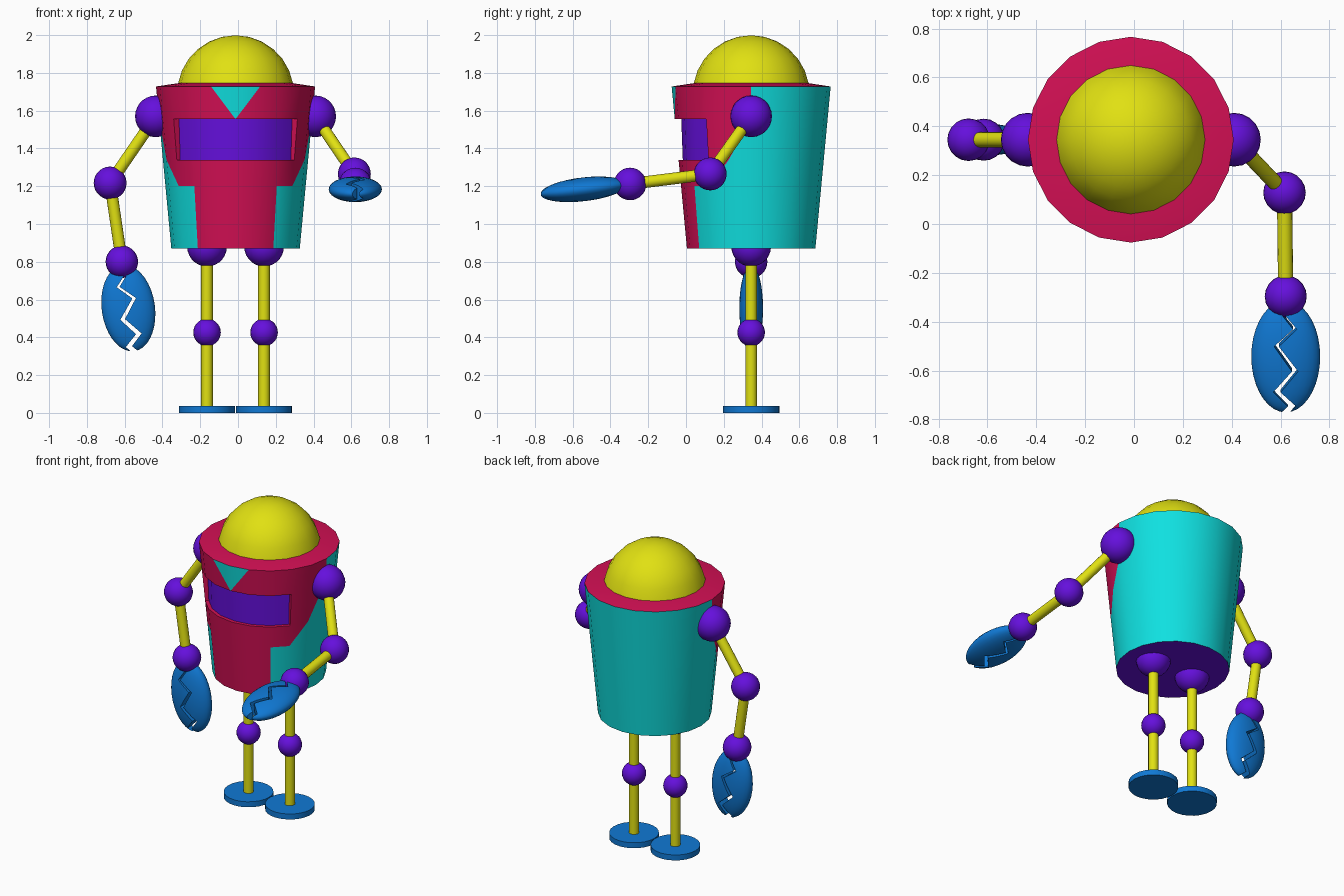
import bpy, bmesh, math
from mathutils import Vector, Matrix

if "Cube" in bpy.data.objects:
    bpy.data.objects.remove(bpy.data.objects["Cube"])

CX, CY, N = -0.013, 0.345, 20


def material(name, rgb):
    m = bpy.data.materials.new(name)
    m.diffuse_color = (*rgb, 1)
    m.use_nodes = True
    m.node_tree.nodes["Principled BSDF"].inputs["Base Color"].default_value = m.diffuse_color
    return m


RED = material("crimson", (0.66, 0.005, 0.09))
TEAL = material("teal", (0.005, 0.75, 0.75))
PURPLE = material("purple", (0.13, 0.005, 0.72))
YELLOW = material("yellow", (0.75, 0.75, 0.006))
BLUE = material("blue", (0.005, 0.19, 0.66))


def make(name, bm, mats, matrix=Matrix(), angle=40):
    me = bpy.data.meshes.new(name)
    bm.to_mesh(me)
    bm.free()
    for m in mats:
        me.materials.append(m)
    ob = bpy.data.objects.new(name, me)
    bpy.context.collection.objects.link(ob)
    ob.matrix_world = matrix
    bpy.ops.object.select_all(action='DESELECT')
    ob.select_set(True)
    bpy.context.view_layer.objects.active = ob
    bpy.ops.object.shade_smooth_by_angle(angle=math.radians(angle))
    return ob


def ball(name, p, r):
    bm = bmesh.new()
    bmesh.ops.create_uvsphere(bm, u_segments=20, v_segments=14, radius=r)
    return make(name, bm, [PURPLE], Matrix.Translation(p))


def rod(name, a, b, r=0.031, mat=YELLOW, seg=16):
    a, b = Vector(a), Vector(b)
    bm = bmesh.new()
    bmesh.ops.create_cone(bm, cap_ends=True, segments=seg, radius1=r, radius2=r,
                          depth=(b - a).length)
    rot = (b - a).to_track_quat('Z', 'Y').to_matrix().to_4x4()
    return make(name, bm, [mat], Matrix.Translation((a + b) / 2) @ rot)


# Body: 20-sided tapered bucket with coloured panels and a recessed visor
ZB, ZS, ZV, ZT, ZR = 0.87, 1.2, 1.34, 1.555, 1.728


def outer(z):
    return 0.34 + 0.081 * (z - ZB) / (ZR - ZB)


def inner(z):
    return 0.362 + 0.008 * (z - ZV) / (ZT - ZV)


bm = bmesh.new()
R, T, P = 0, 1, 2


def face(mat, *pts):
    for s in (-1, 1):
        vs = []
        for k, z, r in pts:
            a = s * k * math.tau / N
            vs.append(bm.verts.new((CX + r * math.sin(a), CY - r * math.cos(a), z)))
        bm.faces.new(vs).material_index = mat


def o(k, z):
    return (k, z, outer(z))


def i(k, z):
    return (k, z, inner(z))


# rows: bottom z, top z, red columns, column split by a diagonal
for z0, z1, red, split in ((ZB, ZS, 2, None), (ZS, ZV, 3, 3), (ZV, ZT, 4, 4), (ZT, ZR, 5, 0)):
    for k in range(N // 2):
        if z0 == ZV and k < 3:
            face(P, i(k, z0), i(k + 1, z0), i(k + 1, z1), i(k, z1))
            for z in (z0, z1):
                face(R, o(k, z), o(k + 1, z), i(k + 1, z), i(k, z))
        elif k == split:
            upper, lower = (T, R) if k == 0 else (R, T)
            face(upper, o(k, z0), o(k + 1, z1), o(k, z1))
            face(lower, o(k, z0), o(k + 1, z0), o(k + 1, z1))
        else:
            face(R if k < red else T, o(k, z0), o(k + 1, z0), o(k + 1, z1), o(k, z1))
face(R, o(3, ZV), i(3, ZV), i(3, ZT), o(3, ZT))
for k in range(N // 2):
    rim = [(k, 1.746, 0.3), (k + 1, 1.746, 0.3)]
    face(R, o(k, ZR), o(k + 1, ZR), rim[1], rim[0])
    face(R, rim[0], rim[1], (0, 1.746, 0))
    face(P, o(k, ZB), o(k + 1, ZB), (0, ZB, 0))
bmesh.ops.remove_doubles(bm, verts=bm.verts, dist=1e-4)
bmesh.ops.recalc_face_normals(bm, faces=bm.faces)
make("body", bm, [RED, TEAL, PURPLE], angle=30)

# Head dome: spherical cap
bm = bmesh.new()
prof = []
for j in range(7):
    a = math.radians(10 + 80 * j / 6)
    prof.append(bm.verts.new((0, -0.309 * math.cos(a), 1.69 + 0.309 * math.sin(a))))
edges = [bm.edges.new(e) for e in zip(prof, prof[1:])]
bmesh.ops.spin(bm, geom=prof + edges, cent=(0, 0, 0), axis=(0, 0, 1),
               angle=math.tau, steps=N, use_duplicate=False)
bmesh.ops.remove_doubles(bm, verts=bm.verts, dist=1e-4)
bmesh.ops.recalc_face_normals(bm, faces=bm.faces)
make("head_dome", bm, [YELLOW], Matrix.Translation((CX, CY, 0)))

# Legs
for side, s in (("left", -1), ("right", 1)):
    x = CX + s * 0.151
    ball(side + "_hip", (x, CY, 0.88), 0.105)
    rod(side + "_leg", (x, CY, 0.88), (x, CY, 0.02))
    ball(side + "_knee", (x, CY, 0.426), 0.073)
    rod(side + "_foot", (x, CY, 0), (x, CY, 0.036), 0.149, BLUE, 24)


# Claw hand: flat ellipsoid split by a zigzag gap that widens to the tip
def claw(name, wrist, direction, s):
    u = Vector(direction).normalized()
    v = Vector((1, 0, 0))
    v = (v - u * v.dot(u)).normalized()
    t = u.cross(v)
    frame = Matrix((v, t, u)).transposed().to_4x4()
    frame.translation = wrist
    bm = bmesh.new()
    bmesh.ops.create_uvsphere(bm, u_segments=28, v_segments=18, radius=1)
    bmesh.ops.transform(bm, verts=bm.verts, matrix=Matrix.Translation((0, 0, 0.248))
                        @ Matrix.Diagonal((0.141, 0.063, 0.23, 1)))
    hand = make(name, bm, [BLUE], frame)
    bm = bmesh.new()
    path = ((0, 0), (0.07, 0.012), (0.13, -0.038), (0.2, 0.038), (0.303, -0.038),
            (0.39, 0.036), (0.45, -0.025), (0.5, 0.02))
    rows = []
    for z, x in path:
        w = 0.004 + 0.028 * z
        rows.append([bm.verts.new((s * x + d, -0.1, z)) for d in (-w, w)])
    strip = [bm.faces.new((a[0], a[1], b[1], b[0])) for a, b in zip(rows, rows[1:])]
    ext = bmesh.ops.extrude_face_region(bm, geom=strip, use_keep_orig=True)
    bmesh.ops.translate(bm, vec=(0, 0.2, 0),
                        verts=[g for g in ext["geom"] if isinstance(g, bmesh.types.BMVert)])
    bmesh.ops.recalc_face_normals(bm, faces=bm.faces)
    cutter = make("gap_cutter", bm, [BLUE], frame)
    cutter.hide_render = True
    mod = hand.modifiers.new("gap", 'BOOLEAN')
    mod.operation, mod.solver, mod.object = 'DIFFERENCE', 'EXACT', cutter
    bpy.context.view_layer.objects.active = hand
    bpy.ops.object.modifier_apply(modifier="gap")
    bpy.data.objects.remove(cutter)
    hand.select_set(True)
    bpy.ops.object.shade_smooth_by_angle(angle=math.radians(40))


# Arms: one hanging, one reaching forward
for side, s, elbow, wrist, aim in (
        ("left", 1, (-0.677, CY, 1.217), (-0.615, CY, 0.8), (0.14, 0, -1)),
        ("right", -1, (0.616, 0.128, 1.265), (0.621, -0.296, 1.212), (0, -1, -0.115))):
    shoulder = (CX - s * 0.422, CY, 1.57)
    ball(side + "_shoulder", shoulder, 0.11)
    rod(side + "_upper_arm", shoulder, elbow)
    ball(side + "_elbow", elbow, 0.087)
    rod(side + "_forearm", elbow, wrist)
    ball(side + "_wrist", wrist, 0.086)
    claw(side + "_claw", wrist, aim, s)
